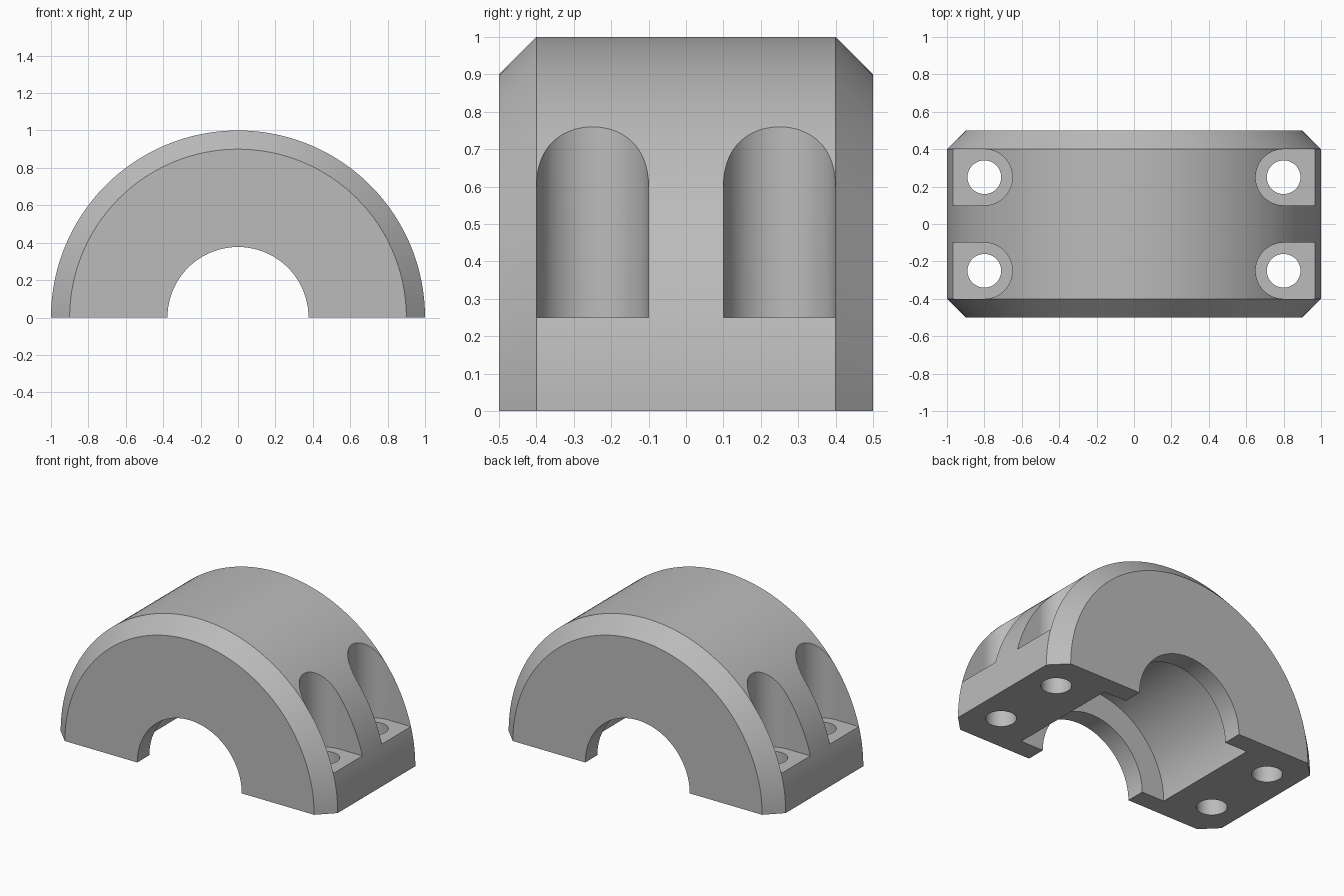
import bpy, bmesh
from math import cos, sin, pi, radians

cube = bpy.data.objects.get("Cube")
if cube:
    bpy.data.objects.remove(cube, do_unlink=True)

grey = bpy.data.materials.new("plain grey")
grey.use_nodes = True
colour = (0.5, 0.5, 0.5, 1)
grey.diffuse_color = colour
grey.node_tree.nodes["Principled BSDF"].inputs["Base Color"].default_value = colour


def make_object(name, bm):
    bmesh.ops.recalc_face_normals(bm, faces=bm.faces)
    mesh = bpy.data.meshes.new(name)
    bm.to_mesh(mesh)
    bm.free()
    mesh.materials.append(grey)
    obj = bpy.data.objects.new(name, mesh)
    bpy.context.collection.objects.link(obj)
    return obj


def half_lathe(name, profile, steps=96):
    """Sweep a closed (radius, y) profile through the upper half turn."""
    bm = bmesh.new()
    rings = []
    for i in range(steps + 1):
        a = pi * i / steps
        rings.append([bm.verts.new((r * cos(a), y, r * sin(a))) for r, y in profile])
    n = len(profile)
    for a, b in zip(rings, rings[1:]):
        for k in range(n):
            m = (k + 1) % n
            bm.faces.new((a[k], a[m], b[m], b[k]))
    bm.faces.new(rings[0])
    bm.faces.new(rings[-1])
    return make_object(name, bm)


def prism(name, outline, z0, z1):
    """Upright solid over a flat (x, y) outline."""
    bm = bmesh.new()
    base = bm.faces.new([bm.verts.new((x, y, z0)) for x, y in outline])
    top = bmesh.ops.extrude_face_region(bm, geom=[base])["geom"]
    bmesh.ops.translate(bm, vec=(0, 0, z1 - z0),
                        verts=[v for v in top if isinstance(v, bmesh.types.BMVert)])
    return make_object(name, bm)


# Body: chamfered half ring with a wide groove between two inner lips
BORE, GROOVE, LIP = 0.377, 0.54, 0.375
half = [(GROOVE, LIP), (BORE, LIP), (BORE, 0.5), (0.9, 0.5), (1.0, 0.4)]
profile = half + [(r, -y) for r, y in reversed(half)]
body = half_lathe("bearing_cap", profile)

# Bolt pockets, open to the outside, and their through holes
cutters = []
for sx in (1, -1):
    for sy in (1, -1):
        cx, cy, r, hole = 0.8, 0.25, 0.1499, 0.09
        arc = [radians(90 + 180 * i / 32) for i in range(33)]
        slot = [(cx + r * cos(a), cy + r * sin(a)) for a in arc]
        slot += [(1.2, cy - r), (1.2, cy + r)]
        circle = [(cx + hole * cos(2 * pi * i / 48), cy + hole * sin(2 * pi * i / 48))
                  for i in range(48)]
        for name, outline, z0, z1 in (("pocket_cutter", slot, 0.25, 1.2),
                                      ("hole_cutter", circle, -0.2, 0.5)):
            cutters.append(prism(name, [(sx * x, sy * y) for x, y in outline], z0, z1))

for cutter in cutters:
    cutter.hide_render = True
    mod = body.modifiers.new("cut", 'BOOLEAN')
    mod.operation = 'DIFFERENCE'
    mod.solver = 'EXACT'
    mod.object = cutter

# Bake the cuts, then drop the cutters
graph = bpy.context.evaluated_depsgraph_get()
body.data = bpy.data.meshes.new_from_object(body.evaluated_get(graph))
body.modifiers.clear()
for cutter in cutters:
    bpy.data.objects.remove(cutter, do_unlink=True)

bpy.ops.object.select_all(action='DESELECT')
body.select_set(True)
bpy.context.view_layer.objects.active = body
bpy.ops.object.shade_smooth_by_angle(angle=radians(25))
